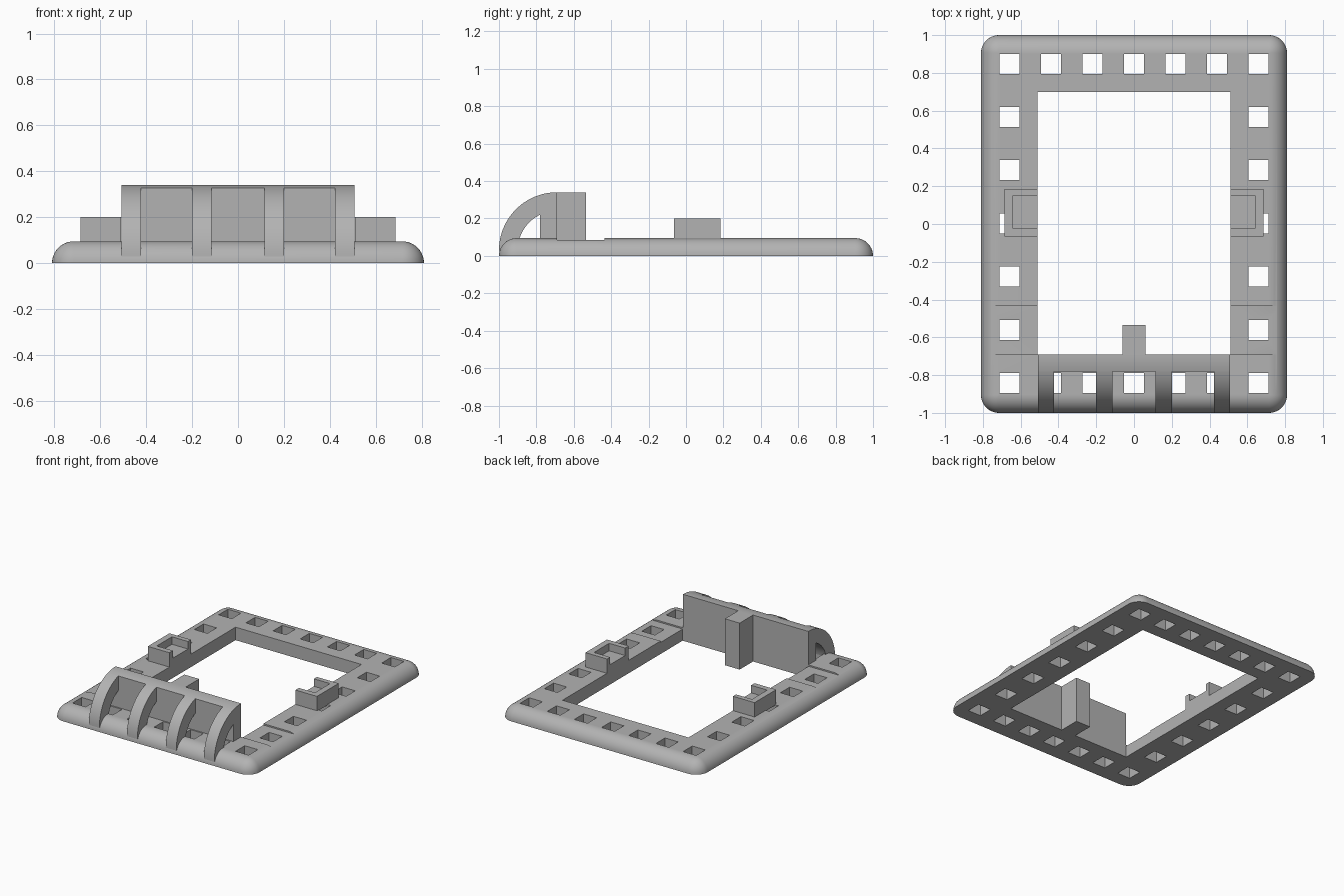
import bpy, bmesh, math

if "Cube" in bpy.data.objects:
    bpy.data.objects.remove(bpy.data.objects["Cube"])

# Single grey plastic
grey = bpy.data.materials.new("plain grey")
grey.use_nodes = True
grey.diffuse_color = (0.45, 0.45, 0.45, 1)
grey.node_tree.nodes["Principled BSDF"].inputs["Base Color"].default_value = grey.diffuse_color


def finish(name, bm):
    bmesh.ops.recalc_face_normals(bm, faces=bm.faces)
    mesh = bpy.data.meshes.new(name)
    bm.to_mesh(mesh)
    bm.free()
    mesh.materials.append(grey)
    ob = bpy.data.objects.new(name, mesh)
    bpy.context.collection.objects.link(ob)
    return ob


def activate(ob):
    bpy.ops.object.select_all(action='DESELECT')
    ob.select_set(True)
    bpy.context.view_layer.objects.active = ob


def smooth(ob):
    activate(ob)
    bpy.ops.object.shade_smooth_by_angle(angle=math.radians(30))


def add_box(bm, x0, x1, y0, y1, z0, z1):
    v = [bm.verts.new((x, y, z)) for x in (x0, x1) for y in (y0, y1) for z in (z0, z1)]
    for f in ((0, 1, 3, 2), (4, 6, 7, 5), (0, 4, 5, 1), (2, 3, 7, 6), (0, 2, 6, 4), (1, 5, 7, 3)):
        bm.faces.new([v[i] for i in f])


def prism(name, pts, axis, a, b):
    """Extrude a 2D outline: along x the points are (y, z), along z they are (x, y)."""
    bm = bmesh.new()
    place = (lambda p, t: (t, *p)) if axis == 'x' else (lambda p, t: (*p, t))
    lo, hi = ([bm.verts.new(place(p, t)) for p in pts] for t in (a, b))
    bm.faces.new(lo)
    bm.faces.new(hi)
    n = len(pts)
    for i in range(n):
        j = (i + 1) % n
        bm.faces.new((lo[i], lo[j], hi[j], hi[i]))
    return finish(name, bm)


def cut(ob, cutter):
    mod = ob.modifiers.new("cut", 'BOOLEAN')
    mod.operation = 'DIFFERENCE'
    mod.solver = 'EXACT'
    mod.object = cutter
    activate(ob)
    bpy.ops.object.modifier_apply(modifier=mod.name)
    bpy.data.objects.remove(cutter)


# Base slab with a quarter-round outer edge
R, HX, HY, STEPS = 0.095, 0.715, 0.905, 10
bm = bmesh.new()
rings = []
for k in range(STEPS + 1):
    t = math.pi / 2 * k / STEPS
    # the last ring keeps a tiny radius so the corners stay valid
    r, z = max(R * math.cos(t), 0.001), R * math.sin(t)
    ring = []
    for q, (sx, sy) in enumerate(((1, 1), (-1, 1), (-1, -1), (1, -1))):
        for s in range(STEPS + 1):
            a = math.pi / 2 * (q + s / STEPS)
            ring.append(bm.verts.new((sx * HX + r * math.cos(a), sy * HY + r * math.sin(a), z)))
    rings.append(ring)
n = len(rings[0])
for lo, hi in zip(rings, rings[1:]):
    for i in range(n):
        j = (i + 1) % n
        bm.faces.new((lo[i], lo[j], hi[j], hi[i]))
bm.faces.new(rings[0])
bm.faces.new(rings[-1])
frame = finish("frame", bm)

# Central opening and the row of square holes around it
bm = bmesh.new()
add_box(bm, -0.51, 0.51, -0.69, 0.7, -0.1, 0.3)
h = 0.053
for i in range(-3, 4):
    for j in range(-3, 4):
        if abs(i) == 3 or abs(j) == 3:
            x, y = i * 0.22, j * 0.2817 + 0.003
            add_box(bm, x - h, x + h, y - h, y + h, -0.1, 0.3)
cut(frame, finish("hole_cutter", bm))

# Shallow cross channel
bm = bmesh.new()
add_box(bm, -0.9, 0.9, -0.69, -0.435, 0.085, 0.3)
cut(frame, finish("channel_cutter", bm))
smooth(frame)

# Arched profile shared by the wall and the ribs
CY, CZ, OUT, INN = -0.69, 0.03, 0.31, 0.21


def arc(radius, a0, a1, count=20):
    return [(CY - radius * math.cos(a), CZ + radius * math.sin(a))
            for a in (a0 + (a1 - a0) * i / count for i in range(count + 1))]


wall_angle = math.acos(0.09 / OUT)
wall = prism("upright_wall", arc(OUT, wall_angle, math.pi / 2, 6) + [(CY, CZ), (CY - 0.09, CZ)],
             'x', -0.508, 0.508)
smooth(wall)

# Curved ribs in front of the wall
inner_angle = math.acos(0.09 / INN)
for i, x in enumerate((-0.508, -0.2, 0.115, 0.423)):
    rib = prism("rib_%d" % (i + 1), arc(OUT, 0, wall_angle) + arc(INN, inner_angle, 0), 'x', x, x + 0.085)
    smooth(rib)

# Post behind the wall
bm = bmesh.new()
add_box(bm, -0.06, 0.06, -0.69, -0.535, 0, 0.34)
finish("centre_post", bm)

# U-shaped side clips with a raised floor
for side, s in (("left", 1), ("right", -1)):
    outline = [(0.51, -0.065), (0.685, -0.065), (0.685, 0.185), (0.51, 0.185),
               (0.51, 0.15), (0.64, 0.15), (0.64, -0.025), (0.51, -0.025)]
    prism(side + "_clip", [(s * x, y) for x, y in outline], 'z', 0.09, 0.2)
    bm = bmesh.new()
    add_box(bm, *sorted((s * 0.51, s * 0.64)), -0.025, 0.15, 0.09, 0.145)
    finish(side + "_clip_floor", bm)
